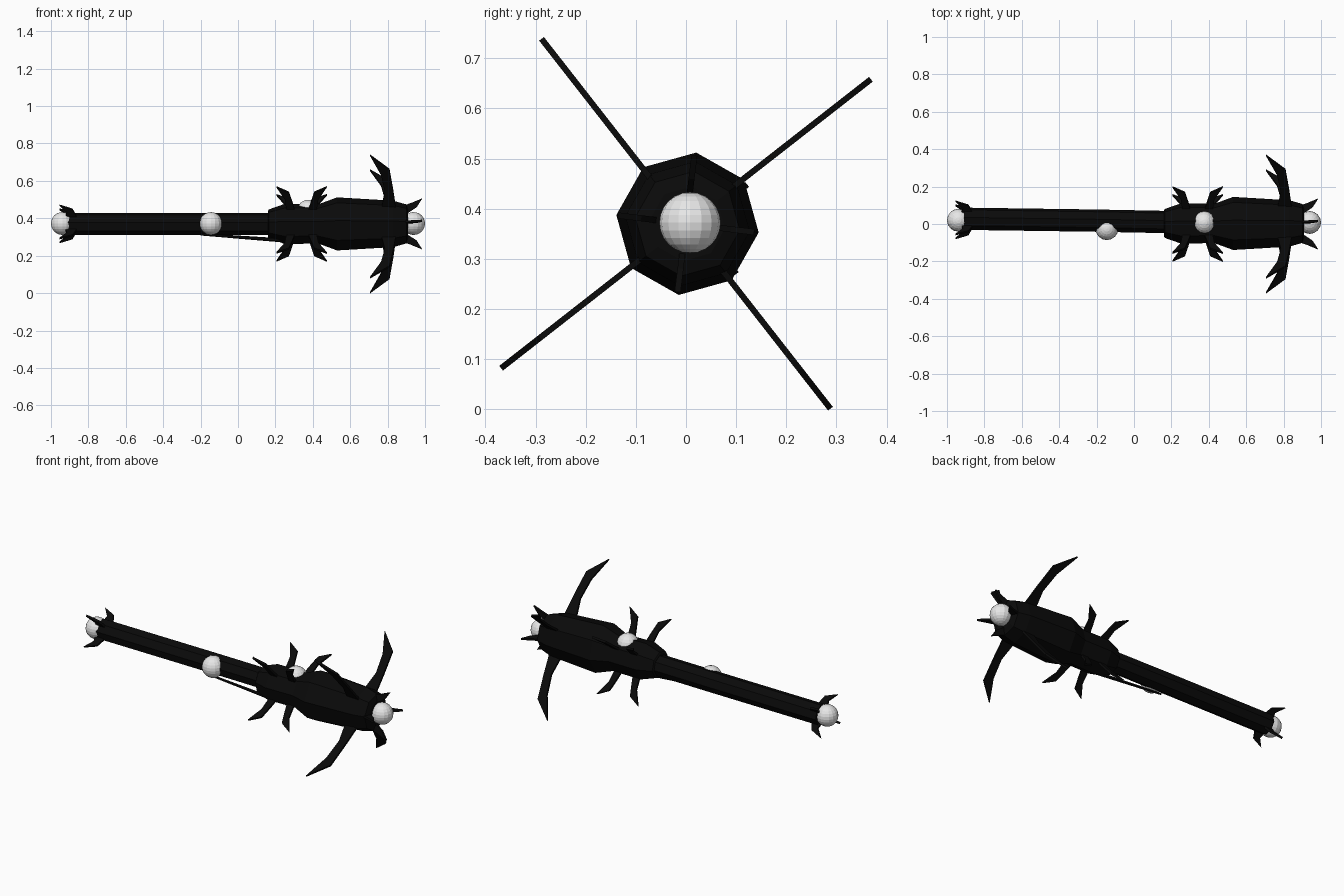
import bpy, bmesh, math
from mathutils import Vector

if "Cube" in bpy.data.objects:
    bpy.data.objects.remove(bpy.data.objects["Cube"])

AXIS_Z = 0.37          # height of the mace axis
TWIST = 38             # angle of the first octagon corner, degrees


def material(name, value):
    m = bpy.data.materials.new(name)
    m.diffuse_color = (value, value, value, 1)
    m.use_nodes = True
    m.node_tree.nodes["Principled BSDF"].inputs["Base Color"].default_value = m.diffuse_color
    return m


black = material("black iron", 0.003)
pale = material("pale gem", 0.8)


def finish(name, bm, mat):
    bmesh.ops.recalc_face_normals(bm, faces=bm.faces)
    me = bpy.data.meshes.new(name)
    bm.to_mesh(me)
    bm.free()
    me.materials.append(mat)
    ob = bpy.data.objects.new(name, me)
    bpy.context.collection.objects.link(ob)
    return ob


def lathe(name, rings, sides=8):
    """Closed octagonal body along x; rings are (x, y, radius)."""
    bm = bmesh.new()
    loops = []
    for x, y, r in rings:
        loops.append([bm.verts.new((x, y + r * math.cos(a), AXIS_Z + r * math.sin(a)))
                      for a in (math.radians(TWIST + 360 * k / sides) for k in range(sides))])
    for a, b in zip(loops, loops[1:]):
        for i in range(sides):
            j = (i + 1) % sides
            bm.faces.new((a[i], a[j], b[j], b[i]))
    bm.faces.new(loops[0])
    bm.faces.new(loops[-1])
    return finish(name, bm, black)


def blades(name, profile, start, y=0.0, thick=0.012):
    """Four flat blades around the axis; profile points are (x, radius)."""
    for k in range(4):
        a = math.radians(start + 90 * k)
        out = Vector((0, math.cos(a), math.sin(a)))
        side = Vector((0, -math.sin(a), math.cos(a))) * thick / 2
        bm = bmesh.new()
        rows = [[bm.verts.new(Vector((x, y, AXIS_Z)) + out * r + side * s)
                 for x, r in profile] for s in (-1, 1)]
        n = len(profile)
        for row in rows:
            bm.faces.new(row)
        for i in range(n):
            j = (i + 1) % n
            bm.faces.new((rows[0][i], rows[0][j], rows[1][j], rows[1][i]))
        bmesh.ops.triangulate(bm, faces=[f for f in bm.faces if len(f.verts) > 4])
        finish(f"{name}_{k + 1}", bm, black)


def gem(name, x, y, z, r=0.061):
    bm = bmesh.new()
    bmesh.ops.create_uvsphere(bm, u_segments=16, v_segments=12, radius=r)
    bmesh.ops.translate(bm, verts=bm.verts, vec=(x, y, z))
    finish(name, bm, pale)


# handle and flanged head
lathe("handle", [(-0.91, 0.028, 0.06), (-0.2, 0.018, 0.06), (0.2, 0.01, 0.06)])
lathe("head", [(0.16, 0.003, 0.07), (0.165, 0.003, 0.078), (0.25, 0.003, 0.108),
               (0.43, 0.003, 0.106), (0.53, 0.003, 0.143), (0.83, 0.003, 0.125),
               (0.90, 0.003, 0.105), (0.91, 0.003, 0.075)])

# large swept flanges
blades("flange", [(0.765, 0.10), (0.845, 0.10), (0.83, 0.23), (0.81, 0.37),
                  (0.705, 0.468), (0.765, 0.335), (0.785, 0.22)], TWIST)

# two rows of small claws around the neck, mirrored about x = 0.34
claw = [(0.26, 0.09), (0.305, 0.09), (0.29, 0.15), (0.272, 0.215), (0.205, 0.252), (0.25, 0.17)]
blades("rear_claw", claw, TWIST)
blades("fore_claw", [(0.68 - x, r) for x, r in claw], TWIST)

# spikes holding the tip and pommel gems
blades("tip_spike", [(0.87, 0.06), (0.91, 0.06), (0.955, 0.09), (0.985, 0.137),
                     (0.925, 0.112), (0.89, 0.10)], TWIST + 45)
blades("pommel_spike", [(-0.925, 0.045), (-0.86, 0.045), (-0.885, 0.10),
                        (-0.955, 0.127), (-0.915, 0.08)], TWIST, y=0.022)

# thin brace under the handle
bm = bmesh.new()
start, end = Vector((-0.2, -0.015, 0.314)), Vector((0.24, -0.02, 0.282))
bmesh.ops.create_cone(bm, cap_ends=True, segments=6, radius1=0.006, radius2=0.011,
                      depth=(end - start).length)
rot = (end - start).to_track_quat('Z', 'Y').to_matrix()
bmesh.ops.rotate(bm, verts=bm.verts, matrix=rot)
bmesh.ops.translate(bm, verts=bm.verts, vec=(start + end) / 2)
finish("brace", bm, black)

# round gems
gem("tip_gem", 0.939, 0.008, 0.372)
gem("pommel_gem", -0.939, 0.02, 0.372)
gem("handle_gem", -0.145, -0.025, 0.372)
gem("head_gem", 0.376, 0.008, 0.438)
